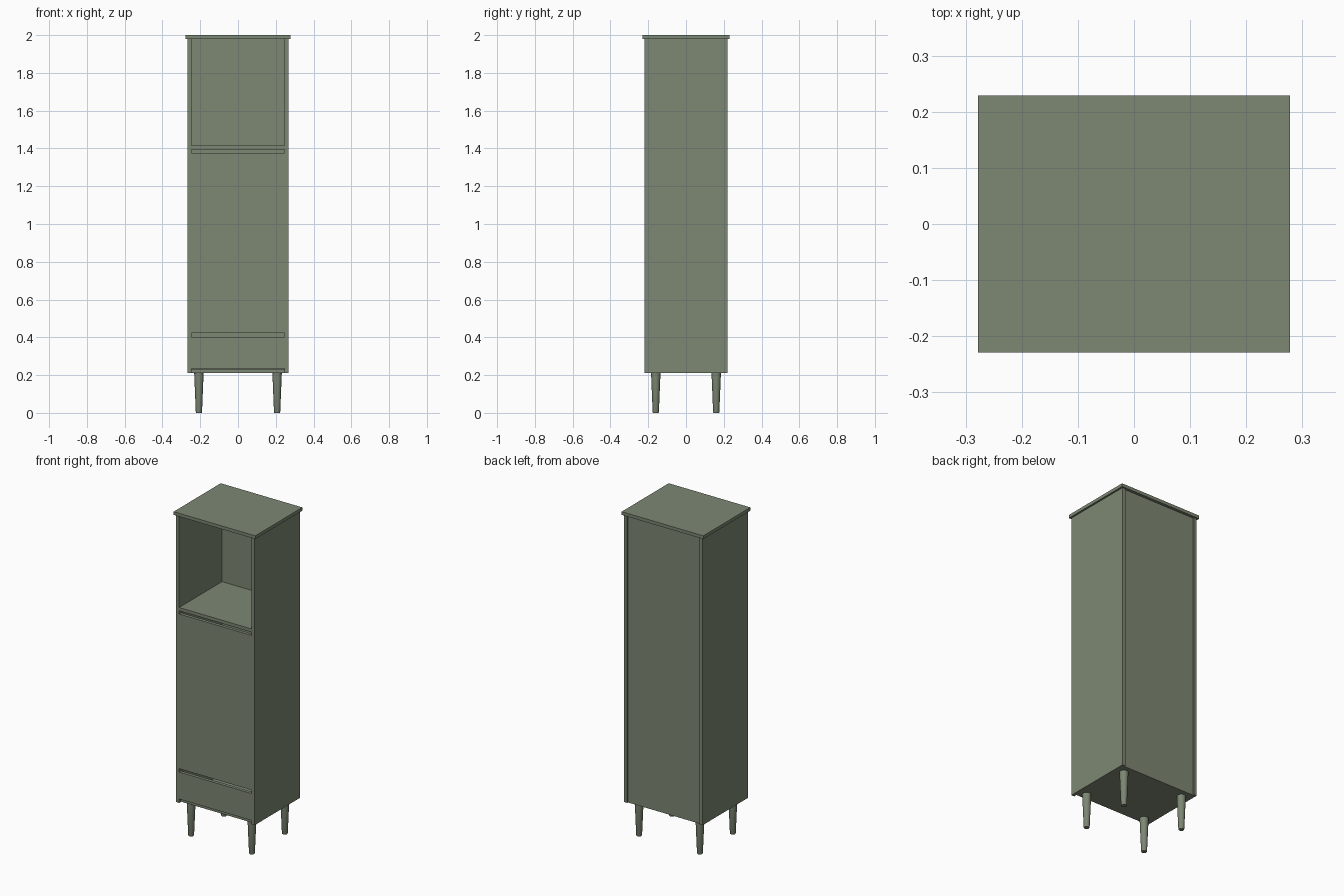
import bpy
import bmesh
from mathutils import Matrix, Vector

if "Cube" in bpy.data.objects:
    bpy.data.objects.remove(bpy.data.objects["Cube"])

# Single painted finish
paint = bpy.data.materials.new("sage_green")
paint.use_nodes = True
COLOR = (0.205, 0.243, 0.172, 1)
paint.diffuse_color = COLOR
paint.node_tree.nodes["Principled BSDF"].inputs["Base Color"].default_value = COLOR

# Overall sizes
BODY_X, BODY_Y = 0.267, 0.22
BOTTOM, TOP = 0.212, 1.98
BOARD = 0.02
INNER = BODY_X - BOARD
BACK = BODY_Y - 0.008


def add_object(name, bm):
    mesh = bpy.data.meshes.new(name)
    bm.to_mesh(mesh)
    bm.free()
    mesh.materials.append(paint)
    obj = bpy.data.objects.new(name, mesh)
    bpy.context.collection.objects.link(obj)
    return obj


def board(name, x, y, z):
    """Box spanning the given (low, high) ranges."""
    low, high = (Vector(v) for v in zip(x, y, z))
    bm = bmesh.new()
    bmesh.ops.create_cube(bm, size=1, matrix=Matrix.Translation((low + high) / 2)
                          @ Matrix.Diagonal((*(high - low), 1)))
    return add_object(name, bm)


def leg(name, x, y):
    """Tapered round leg, lathed with a slightly eased foot."""
    profile = [(0, 0), (0.015, 0), (0.0165, 0.004), (0.025, BOTTOM), (0, BOTTOM)]
    bm = bmesh.new()
    verts = [bm.verts.new((r, 0, z)) for r, z in profile]
    edges = [bm.edges.new(pair) for pair in zip(verts, verts[1:])]
    bmesh.ops.spin(bm, geom=verts + edges, axis=(0, 0, 1), cent=(0, 0, 0),
                   angle=6.283185, steps=32)
    bmesh.ops.remove_doubles(bm, verts=bm.verts, dist=0.0001)
    bmesh.ops.recalc_face_normals(bm, faces=bm.faces)
    obj = add_object(name, bm)
    obj.location = (x, y, 0)
    bpy.ops.object.select_all(action="DESELECT")
    obj.select_set(True)
    bpy.context.view_layer.objects.active = obj
    bpy.ops.object.shade_smooth_by_angle()


# Carcass
inside = (-INNER, INNER)
board("top_board", (-0.278, 0.278), (-0.229, 0.229), (TOP, 2.0))
for side, s in (("left", 1), ("right", -1)):
    board(side + "_side_panel", sorted((s * INNER, s * BODY_X)),
          (-BODY_Y, BODY_Y), (BOTTOM, TOP))
board("back_panel", inside, (BACK - 0.015, BACK), (BOTTOM, TOP))
board("bottom_panel", inside, (-BODY_Y + BOARD, BACK - 0.015), (BOTTOM, BOTTOM + BOARD))
board("niche_shelf", inside, (-BODY_Y, BACK - 0.015), (1.395, 1.415))

# Flush fronts, separated by finger gaps
front = (-BODY_Y, -BODY_Y + BOARD)
board("door", inside, front, (0.423, 1.375))
board("drawer_front", inside, front, (0.236, 0.402))

# Legs
for end, y in (("front", -0.16), ("back", 0.16)):
    for side, x in (("left", 0.207), ("right", -0.207)):
        leg(f"{end}_{side}_leg", x, y)
